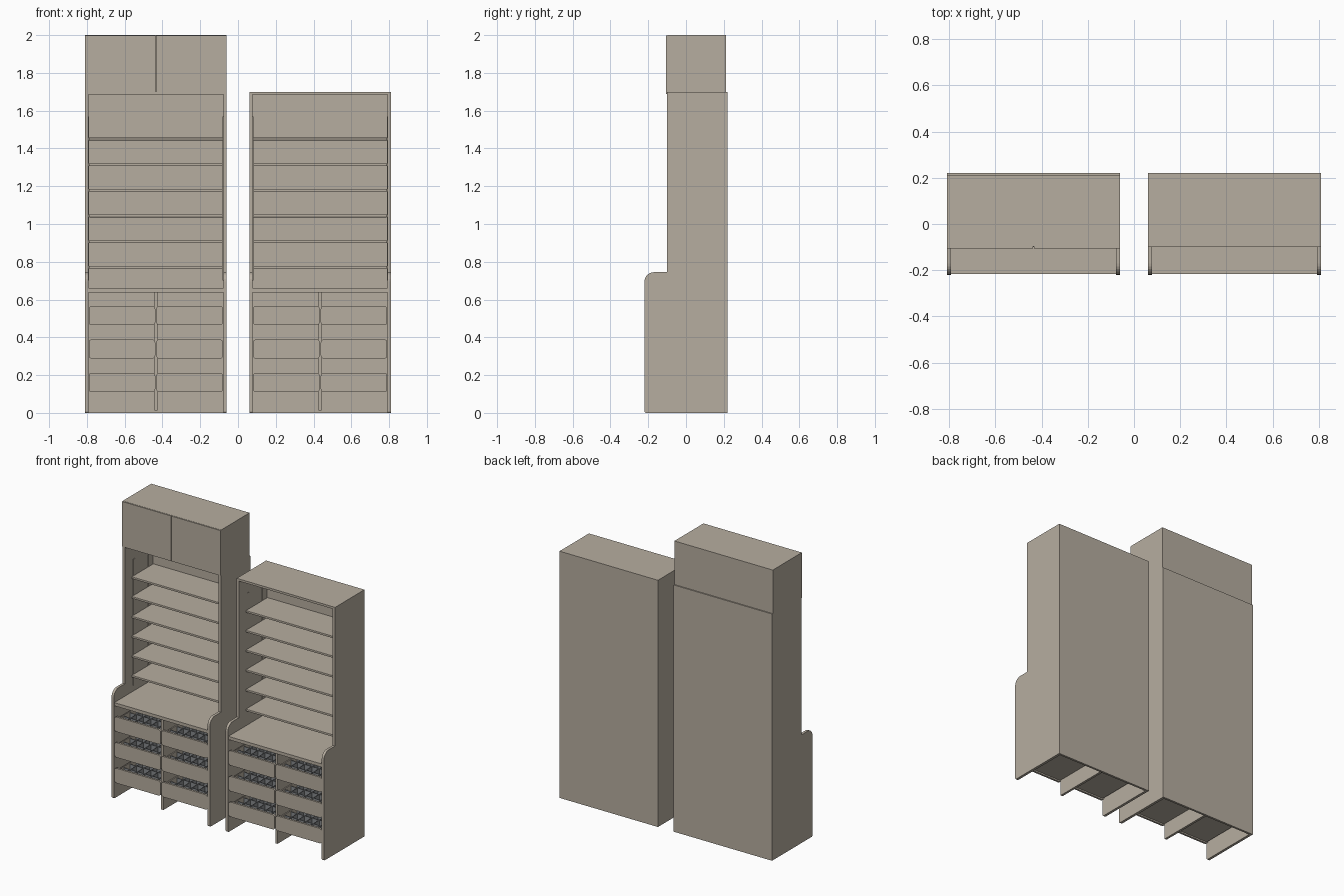
import bpy, bmesh, math
from mathutils import Vector

cube = bpy.data.objects.get("Cube")
if cube:
    bpy.data.objects.remove(cube, do_unlink=True)


def material(name, rgb):
    m = bpy.data.materials.new(name)
    m.use_nodes = True
    m.diffuse_color = (*rgb, 1)
    m.node_tree.nodes["Principled BSDF"].inputs["Base Color"].default_value = (*rgb, 1)
    return m


BEIGE = material("warm beige", (0.47, 0.42, 0.35))
SLATE = material("slate grey", (0.24, 0.25, 0.26))


def finish(name, bm, mat):
    bmesh.ops.recalc_face_normals(bm, faces=bm.faces[:])
    mesh = bpy.data.meshes.new(name)
    bm.to_mesh(mesh)
    bm.free()
    mesh.materials.append(mat)
    obj = bpy.data.objects.new(name, mesh)
    bpy.context.collection.objects.link(obj)
    return obj


def boxes(name, spans, mat=BEIGE, bevel=0):
    """One object made of boxes, each given as x, y and z ranges."""
    bm = bmesh.new()
    for span in spans:
        verts = bmesh.ops.create_cube(bm, size=1)["verts"]
        for v in verts:
            v.co = Vector([lo + (hi - lo) * (c + 0.5) for c, (lo, hi) in zip(v.co, span)])
    obj = finish(name, bm, mat)
    if bevel:
        mod = obj.modifiers.new("soft edges", "BEVEL")
        mod.width = bevel
        mod.segments = 2
    return obj


def rounded(corners, steps=6):
    """Outline from (a, b, radius) corners, with each right angle rounded."""
    out = []
    n = len(corners)
    for i, (a, b, r) in enumerate(corners):
        p = Vector((a, b))
        if not r:
            out.append(p)
            continue
        d0 = (Vector(corners[i - 1][:2]) - p).normalized() * r
        d1 = (Vector(corners[(i + 1) % n][:2]) - p).normalized() * r
        for k in range(steps + 1):
            t = math.pi / 2 * k / steps
            out.append(p + d0 * (1 - math.sin(t)) + d1 * (1 - math.cos(t)))
    return out


def prism(name, outline, place, depth):
    """Extrude an outline; place turns a 2D point into a 3D one."""
    bm = bmesh.new()
    face = bm.faces.new([bm.verts.new(place(p)) for p in outline])
    new = bmesh.ops.extrude_face_region(bm, geom=[face])["geom"]
    bmesh.ops.translate(bm, vec=depth, verts=[g for g in new if isinstance(g, bmesh.types.BMVert)])
    return finish(name, bm, BEIGE)


HALF, PANEL = 0.375, 0.018
FRONT, RECESS, BACK = -0.22, -0.10, 0.22
BODY, TOP = 1.70, 2.0
SIDE = rounded([(FRONT, 0, 0.01), (BACK, 0, 0), (BACK, BODY, 0), (RECESS, BODY, 0),
                (RECESS, 0.745, 0), (FRONT, 0.745, 0.05)])


def drawer(name, x0, x1, z0):
    z1 = z0 + 0.102
    # front with rounded corners
    outline = rounded([(x0, z0, 0.016), (x1, z0, 0.016), (x1, z1, 0.016), (x0, z1, 0.016)], 4)
    prism(name + "_front", outline, lambda p: (p.x, -0.217, p.y), (0, 0.014, 0))
    # tray
    a, b, y0, y1, low, rim, t = x0 + 0.01, x1 - 0.01, -0.203, 0.19, z0 + 0.01, z0 + 0.085, 0.007
    boxes(name + "_tray", [((a, b), (y0, y1), (low, low + t)),
                           ((a, a + t), (y0, y1), (low, rim)),
                           ((b - t, b), (y0, y1), (low, rim)),
                           ((a, b), (y1 - t, y1), (low, rim))])
    # crossing dividers
    grid, h = [], (low + t, rim - 0.008)
    for i in range(1, 6):
        x = a + (b - a) * i / 6
        y = y0 + (y1 - y0) * i / 6
        grid.append(((x - 0.002, x + 0.002), (y0, y1 - t), h))
        grid.append(((a + t, b - t), (y - 0.002, y + 0.002), h))
    boxes(name + "_dividers", grid, SLATE)


def unit(side, cx):
    x0, x1 = cx - HALF, cx + HALF
    a, b = x0 + PANEL, x1 - PANEL

    # frame
    for label, x in (("right", x0), ("left", b)):
        prism(f"{side}_unit_{label}_side", SIDE, lambda p: (x, p.x, p.y), (PANEL, 0, 0))
    boxes(side + "_back_panel", [((a, b), (0.205, BACK), (0, BODY))])
    boxes(side + "_top_panel", [((a, b), (RECESS, 0.205), (1.685, BODY))])
    boxes(side + "_counter", [((a, b), (-0.216, 0.205), (0.638, 0.66))])
    boxes(side + "_centre_divider", [((cx - 0.008, cx + 0.008), (-0.203, 0.205), (0.012, 0.638))])

    # shelves and the rails that hold them
    for i in range(6):
        z = 0.771 + i * 0.1358
        boxes(f"{side}_shelf_{i + 1}",
              [((a + 0.003, b - 0.003), (-0.03, 0.205), (z - 0.007, z + 0.007))], bevel=0.002)
    boxes(side + "_shelf_rails", [(xr, (y - 0.01, y + 0.01), (0.70, 1.57))
                                  for xr in ((a, a + 0.003), (b - 0.003, b))
                                  for y in (0.0, 0.16)])

    # drawers in two columns
    for row, z in enumerate((0.11, 0.287, 0.464)):
        drawer(f"{side}_drawer_a{row + 1}", a + 0.002, cx - 0.003, z)
        drawer(f"{side}_drawer_b{row + 1}", cx + 0.003, b - 0.002, z)


unit("right", -0.435)
unit("left", 0.435)

# upper cabinet with two doors on the taller unit
cx = -0.435
boxes("upper_cabinet", [((cx - HALF, cx + HALF), (-0.098, 0.212), (BODY, TOP))])
for label, lo, hi in (("right", cx - HALF, cx - 0.0015), ("left", cx + 0.0015, cx + HALF)):
    boxes(f"upper_cabinet_{label}_door", [((lo, hi), (-0.106, -0.098), (1.688, TOP - 0.001))])
